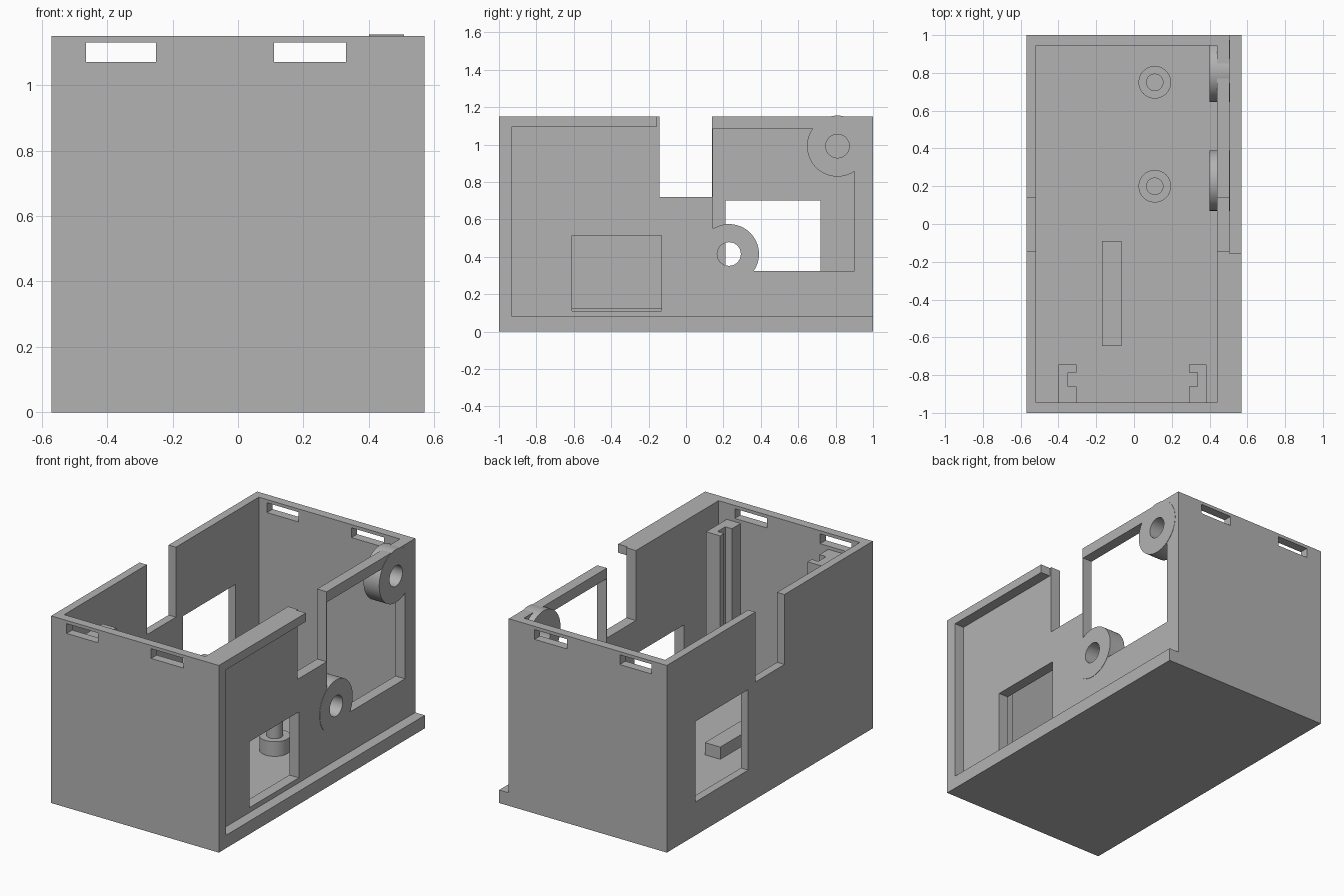
import bpy, bmesh
from math import pi
from mathutils import Matrix

cube = bpy.data.objects.get("Cube")
if cube:
    bpy.data.objects.remove(cube, do_unlink=True)

grey = bpy.data.materials.new("plain grey")
grey.use_nodes = True
GREY = (0.45, 0.45, 0.45, 1)
grey.diffuse_color = GREY
grey.node_tree.nodes["Principled BSDF"].inputs["Base Color"].default_value = GREY


def finish(name, bm):
    mesh = bpy.data.meshes.new(name)
    bm.to_mesh(mesh)
    bm.free()
    mesh.materials.append(grey)
    obj = bpy.data.objects.new(name, mesh)
    bpy.context.collection.objects.link(obj)
    return obj


def box(name, x, y, z):
    """Box from (low, high) ranges on each axis."""
    bm = bmesh.new()
    bmesh.ops.create_cube(bm, size=1)
    for v in bm.verts:
        v.co = [r[0] if c < 0 else r[1] for c, r in zip(v.co, (x, y, z))]
    return finish(name, bm)


def cylinder(name, centre, radius, depth, along_x=False):
    bm = bmesh.new()
    turn = Matrix.Rotation(pi / 2, 4, 'Y') if along_x else Matrix.Identity(4)
    bmesh.ops.create_cone(bm, cap_ends=True, segments=64, radius1=radius, radius2=radius,
                          depth=depth, matrix=Matrix.Translation(centre) @ turn)
    return finish(name, bm)


def activate(obj):
    bpy.ops.object.select_all(action='DESELECT')
    obj.select_set(True)
    bpy.context.view_layer.objects.active = obj


def cut(target, cutter):
    mod = target.modifiers.new("cut", 'BOOLEAN')
    mod.operation = 'DIFFERENCE'
    mod.solver = 'EXACT'
    mod.object = cutter
    activate(target)
    bpy.ops.object.modifier_apply(modifier=mod.name)
    bpy.data.objects.remove(cutter, do_unlink=True)


def smooth(obj):
    activate(obj)
    bpy.ops.object.shade_smooth_by_angle(angle=pi / 6)


# Case: open-topped box with recessed side, notches and windows
case = box("case", (-0.57, 0.57), (-1, 1), (0, 1.15))
openings = {
    "interior": ((-0.52, 0.44), (-0.945, 0.945), (0.05, 1.3)),
    "side_recess": ((0.505, 0.7), (-0.93, 1.1), (0.08, 1.097)),
    "rear_recess": ((0.505, 0.7), (-0.155, 1.1), (0.08, 1.3)),
    "side_notches": ((-0.7, 0.7), (-0.142, 0.14), (0.72, 1.3)),
    "rear_window": ((0.42, 0.7), (0.144, 0.9), (0.325, 1.085)),
    "front_window": ((0.42, 0.7), (-0.61, -0.13), (0.11, 0.515)),
    "far_window": ((-0.7, -0.5), (0.21, 0.72), (0.205, 0.7)),
    "lid_slot_a": ((-0.465, -0.25), (-1.1, 1.1), (1.07, 1.13)),
    "lid_slot_b": ((0.11, 0.33), (-1.1, 1.1), (1.07, 1.13)),
}
for name, ranges in openings.items():
    cut(case, box(name, *ranges))

# Ring bosses on the recessed side, bored through the wall
for name, y, z, r in (("lower_boss", 0.23, 0.415, 0.16), ("upper_boss", 0.81, 0.992, 0.163)):
    boss = cylinder(name, (0.4535, y, z), r, 0.107, True)
    for part in (case, boss):
        cut(part, cylinder("bore", (0.4535, y, z), 0.063, 0.3, True))
    smooth(boss)
smooth(case)

# Stepped mounting posts on the floor
for name, y in (("front_post", 0.2), ("rear_post", 0.75)):
    smooth(cylinder(name + "_base", (0.11, y, 0.09), 0.086, 0.1))
    smooth(cylinder(name + "_pin", (0.11, y, 0.15), 0.046, 0.19))

# Floor bar
box("floor_bar", (-0.17, -0.065), (-0.645, -0.09), (0.045, 0.125))

# Upright board rails with facing grooves
rails = (("left_rail", (0.29, 0.385), (0.28, 0.335)), ("right_rail", (-0.4, -0.305), (-0.35, -0.295)))
for name, x, groove in rails:
    rail = box(name, x, (-0.95, -0.745), (0.045, 1.05))
    cut(rail, box("groove", groove, (-0.86, -0.785), (0.05, 1.2)))
